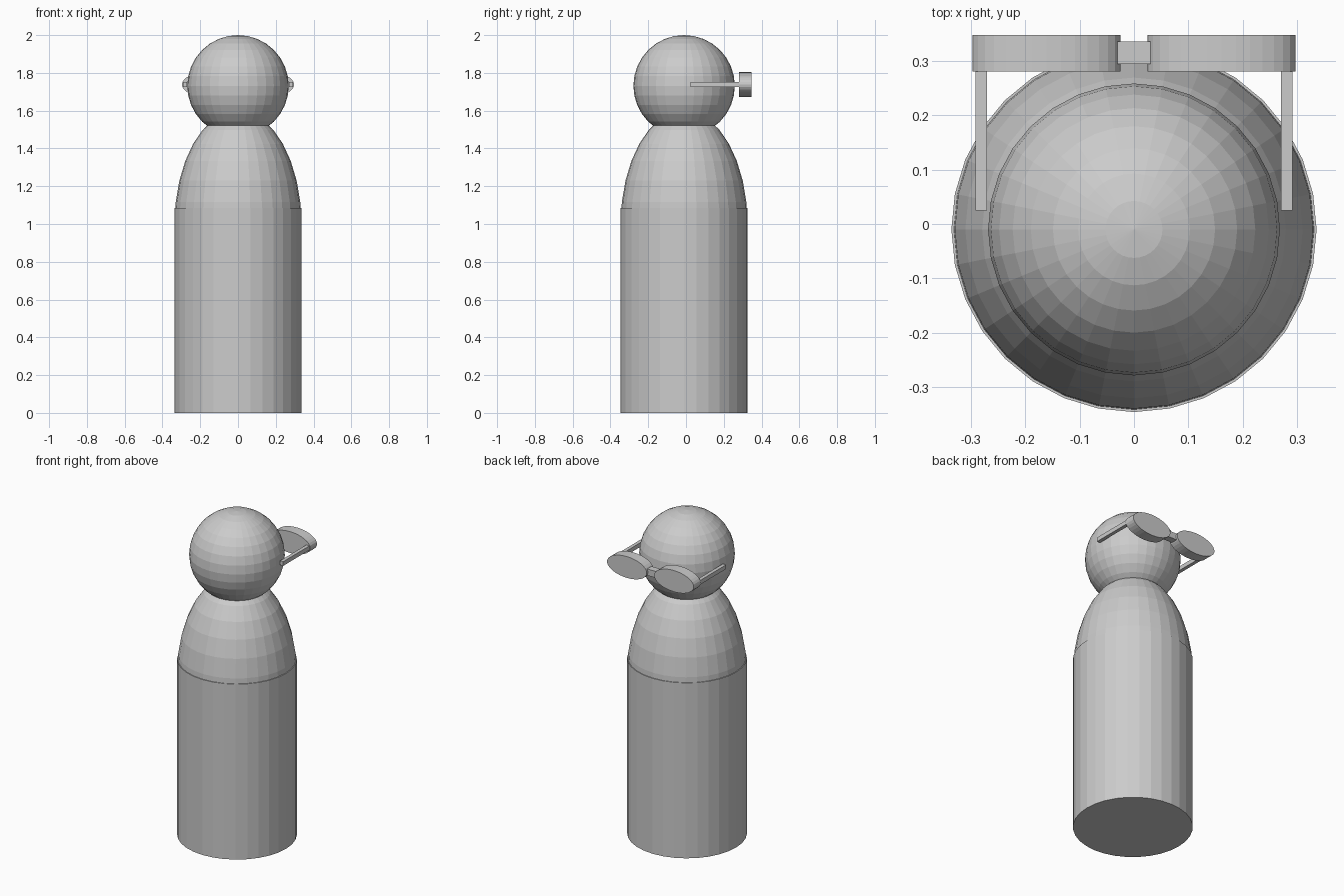
import bpy, math

if "Cube" in bpy.data.objects:
    bpy.data.objects.remove(bpy.data.objects["Cube"])

CY = -0.01      # centre line of head and body
GZ = 1.738      # height of the glasses

grey = bpy.data.materials.new("plain grey")
grey.diffuse_color = (0.6, 0.6, 0.6, 1)
grey.use_nodes = True
grey.node_tree.nodes["Principled BSDF"].inputs["Base Color"].default_value = grey.diffuse_color


def finish(name):
    ob = bpy.context.object
    ob.name = name
    ob.data.materials.append(grey)
    bpy.ops.object.transform_apply(location=False, rotation=True, scale=True)
    return ob


def cylinder(name, radius, depth, loc, rot=(0, 0, 0)):
    bpy.ops.mesh.primitive_cylinder_add(vertices=32, radius=radius, depth=depth,
                                        location=loc, rotation=rot)
    return finish(name)


def ball(name, loc, scale):
    bpy.ops.mesh.primitive_uv_sphere_add(segments=32, ring_count=16, radius=1, location=loc)
    bpy.context.object.scale = scale
    return finish(name)


def box(name, lo, hi):
    bpy.ops.mesh.primitive_cube_add(size=1, location=[(a + b) / 2 for a, b in zip(lo, hi)])
    bpy.context.object.scale = [b - a for a, b in zip(lo, hi)]
    return finish(name)


# Body: straight trunk with egg-shaped shoulders
cylinder("body", 0.336, 1.085, (0, CY, 0.5425))
ball("shoulders", (0, CY, 1.0), (0.336, 0.336, 0.6))

# Head
ball("head", (0, CY, 1.7315), (0.2685, 0.2685, 0.2685))

# Glasses: oval lenses, side arms and a bridge
for side, s in (("left", -1), ("right", 1)):
    lens = cylinder(side + "_lens", 1, 0.067, (s * 0.161, 0.3145, GZ), (math.pi / 2, 0, 0))
    for v in lens.data.vertices:
        v.co.x *= 0.136
        v.co.z *= 0.066
    x0, x1 = sorted((s * 0.27, s * 0.292))
    box(side + "_arm", (x0, 0.025, GZ - 0.013), (x1, 0.29, GZ + 0.013))
box("bridge", (-0.03, 0.294, GZ - 0.02), (0.03, 0.336, GZ + 0.02))
